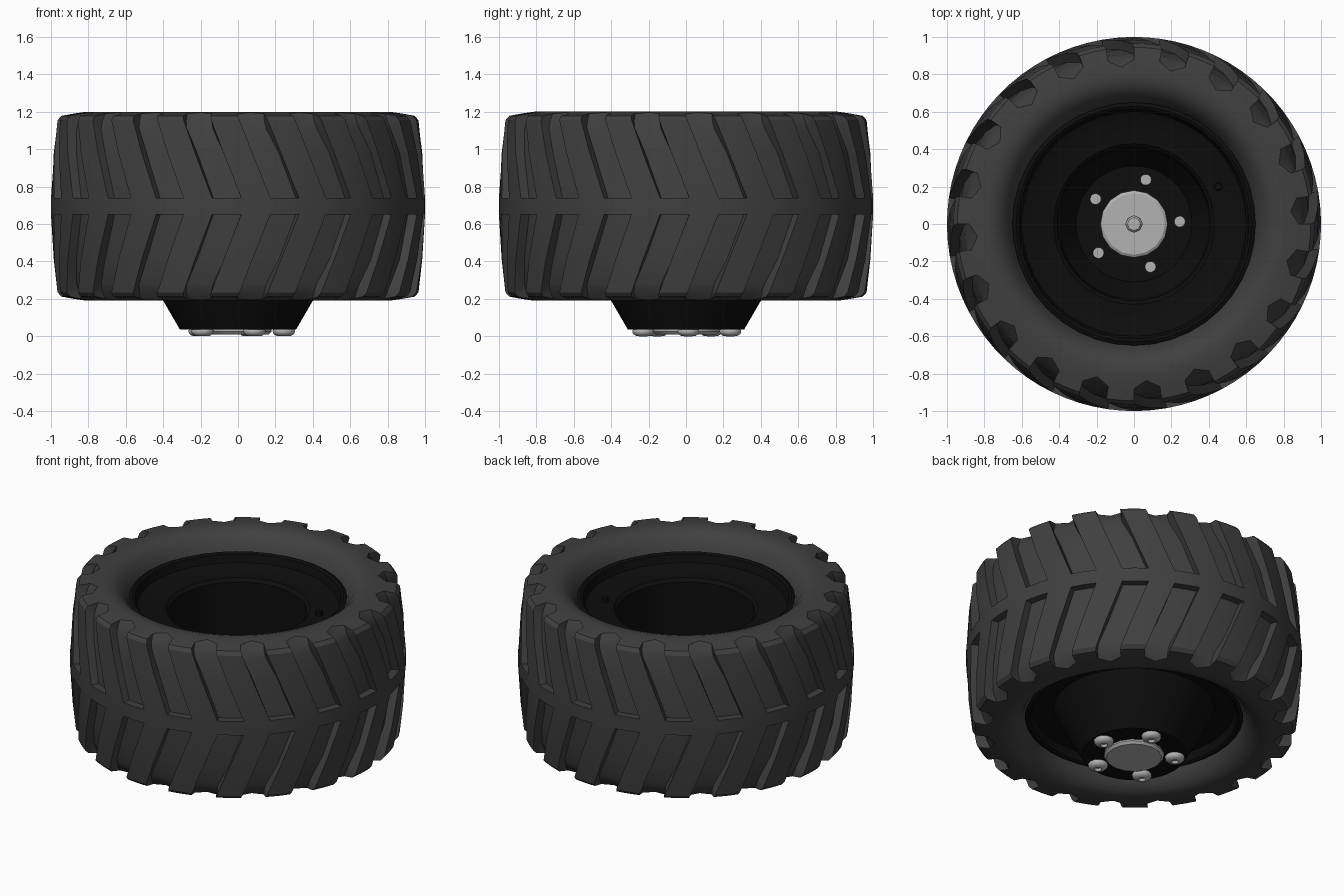
import bpy, bmesh, math
from math import radians, cos, sin

if "Cube" in bpy.data.objects:
    bpy.data.objects.remove(bpy.data.objects["Cube"])


def material(name, v):
    m = bpy.data.materials.new(name)
    m.diffuse_color = (v, v, v, 1)
    m.use_nodes = True
    m.node_tree.nodes["Principled BSDF"].inputs["Base Color"].default_value = m.diffuse_color
    return m


RUBBER = material("rubber", 0.05)
BLACK = material("black_rim", 0.004)
METAL = material("metal", 0.45)


def finish(name, bm, mat, angle=30):
    bmesh.ops.remove_doubles(bm, verts=bm.verts, dist=1e-5)
    bmesh.ops.recalc_face_normals(bm, faces=bm.faces)
    me = bpy.data.meshes.new(name)
    bm.to_mesh(me)
    bm.free()
    ob = bpy.data.objects.new(name, me)
    bpy.context.collection.objects.link(ob)
    me.materials.append(mat)
    bpy.ops.object.select_all(action='DESELECT')
    ob.select_set(True)
    bpy.context.view_layer.objects.active = ob
    bpy.ops.object.shade_smooth_by_angle(angle=radians(angle))
    return ob


def skin(bm, rows):
    # quads between closed rings of points, skipping collapsed faces
    grid = [[bm.verts.new(p) for p in row] for row in rows]
    n = len(grid[0])
    for a, b in zip(grid, grid[1:]):
        for i in range(n):
            j = (i + 1) % n
            pts = []
            for v in (a[i], a[j], b[j], b[i]):
                if all((v.co - p.co).length > 1e-5 for p in pts):
                    pts.append(v)
            if len(pts) > 2:
                bm.faces.new(pts)


def lathe(name, profiles, mat, sides, at=(0, 0), angle=30):
    bm = bmesh.new()
    for prof in profiles:
        skin(bm, [[(at[0] + r * cos(2 * math.pi * i / sides),
                    at[1] + r * sin(2 * math.pi * i / sides), z)
                   for i in range(sides)] for r, z in prof])
    return finish(name, bm, mat, angle)


# Tyre: one skin whose columns alternate between lug and groove
LUGS, STEP, MID = 20, 18.0, 0.695
# each row: lug (r, z), groove edge (r, z), groove middle (r, z), sweep amount
side = [(.60, 1.0), (.64, 1.04), (.66, 1.10), (.69, 1.15), (.73, 1.185), (.77, 1.198)]
half = [(p, p, p, 1) for p in side] + [
    ((.81, 1.2), (.81, 1.2), (.81, 1.2), 1),
    ((.88, 1.19), (.88, 1.19), (.84, 1.196), 1),
    ((.945, 1.178), (.897, 1.15), (.892, 1.15), 1),
    ((.965, 1.155), (.91, 1.11), (.91, 1.11), .95),
    ((.985, .98), (.935, .98), (.935, .98), .55),
    ((1.0, .74), (.95, .74), (.95, .74), 0),
    ((1.0, .74), (1.0, .74), (1.0, .74), 0)]


def tyre_row(row, flip):
    lug, edge, mid, sweep = row
    pts = []
    for k in range(LUGS):
        for off, (r, z) in ((0, lug), (4.5, lug), (9, lug),
                            (9, edge), (13.5, mid), (18, edge)):
            a = radians(1 + k * STEP + off - 10 * sweep)
            pts.append((r * cos(a), r * sin(a), 2 * MID - z if flip else z))
    return pts


bm = bmesh.new()
skin(bm, [tyre_row(r, False) for r in half] + [tyre_row(r, True) for r in reversed(half)])
finish("tyre", bm, RUBBER)

# Rim: open barrel with dished front, plus front flange
lathe("rim", [
    [(.65, 1.09), (.63, 1.10), (.615, 1.09), (.60, 1.04), (.55, 1.02), (.43, 1.02),
     (.41, 1.0), (.40, .20), (.31, .06), (0, .06)],
    [(.65, .29), (.63, .28), (.615, .29), (.60, .34), (.48, .35), (.40, .19),
     (.31, .035), (0, .035)]], BLACK, 40)

# Valve stem on the inner ledge
lathe("valve", [[(0, 1.05), (.02, 1.05), (.025, 1.0)]], BLACK, 8, (.45, .2))

# Hub cap with axle end
lathe("hub", [[(0, .01), (.165, .01), (.18, .025), (.18, .09), (.165, .1), (0, .1)]], METAL, 16)
lathe("axle_end", [[(.045, .09), (.045, .13), (.035, .14), (0, .14)]], METAL, 8)

# Five wheel bolts
for i in range(5):
    a = radians(3 + 72 * i)
    lathe(f"bolt_{i + 1}", [[(0, .015), (.018, .015), (.022, 0), (.042, .003), (.056, .014),
                             (.06, .028), (.055, .04), (.03, .045), (.03, .1), (0, .1)]],
          METAL, 14, (.245 * cos(a), .245 * sin(a)), 40)
